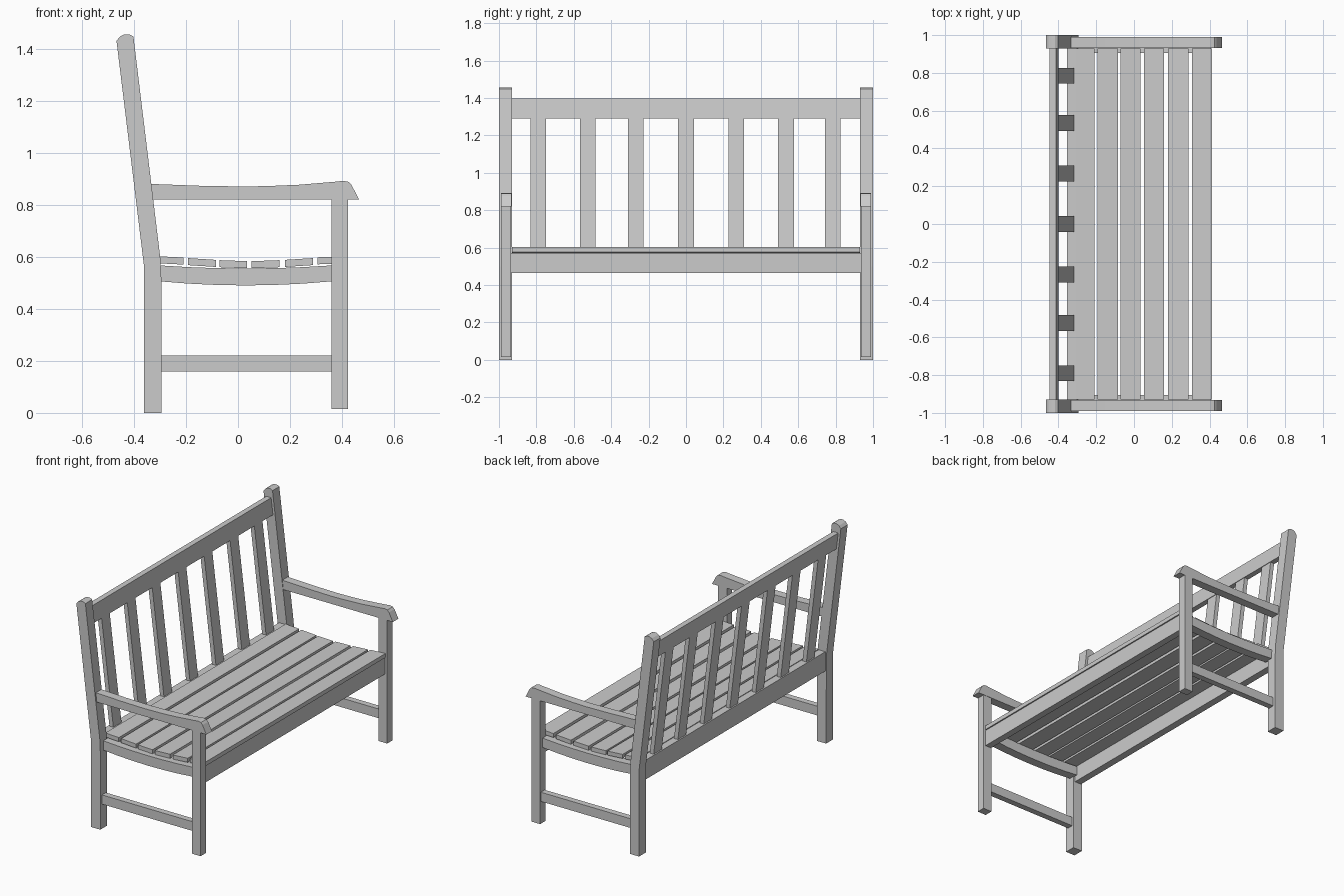
import bpy


def prism(name, profile, y0, y1):
    """Extrude an (x, z) outline along y."""
    n = len(profile)
    verts = [(x, y, z) for y in (y0, y1) for x, z in profile]
    faces = [tuple(range(n)), tuple(range(2 * n - 1, n - 1, -1))]
    faces += [(i, i + n, (i + 1) % n + n, (i + 1) % n) for i in range(n)]
    area = sum(profile[i][0] * profile[(i + 1) % n][1]
               - profile[(i + 1) % n][0] * profile[i][1] for i in range(n))
    if area < 0:
        faces = [f[::-1] for f in faces]
    mesh = bpy.data.meshes.new(name)
    mesh.from_pydata(verts, [], faces)
    ob = bpy.data.objects.new(name, mesh)
    bpy.context.collection.objects.link(ob)
    return ob


def pair(name, profile, y0, y1):
    """One part at each end of the bench."""
    prism(name + "_left", profile, -y1, -y0)
    prism(name + "_right", profile, y0, y1)


def rect(x0, x1, z0, z1):
    return [(x0, z0), (x1, z0), (x1, z1), (x0, z1)]


def back_x(z):
    """Centre line of the reclined back."""
    return -0.33 - 0.123 * (z - 0.585)


def leaning(z0, z1, t):
    return [(back_x(z0) - t / 2, z0), (back_x(z0) + t / 2, z0),
            (back_x(z1) + t / 2, z1), (back_x(z1) - t / 2, z1)]


# Posts and legs
pair("back_post", [(-0.361, 0), (-0.294, 0), (-0.294, 0.5), (-0.298, 0.59),
                   (-0.402, 1.447), (-0.418, 1.455), (-0.437, 1.455),
                   (-0.453, 1.447), (-0.467, 1.43), (-0.362, 0.57)], 0.93, 1.0)
pair("front_leg", rect(0.36, 0.423, 0.015, 0.825), 0.935, 0.99)

# Armrests with a rounded, undercut nose
pair("armrest", [(-0.335, 0.82), (0.465, 0.82), (0.437, 0.875), (0.425, 0.888),
                 (0.405, 0.892), (0.38, 0.889), (0.237, 0.877), (0.12, 0.872),
                 (0.025, 0.87), (-0.15, 0.873), (-0.335, 0.88)], 0.933, 0.99)

# Side rails: dished seat rail and straight stretcher
xs = [-0.30, -0.19, -0.08, 0.03, 0.14, 0.25, 0.365]
curve = [((x - 0.03) / 0.335) ** 2 for x in xs]
pair("seat_side_rail",
     [(x, 0.49 + 0.016 * c) for x, c in zip(xs, curve)]
     + [(x, 0.555 + 0.012 * c) for x, c in zip(xs[::-1], curve[::-1])], 0.905, 0.965)
pair("stretcher", rect(-0.30, 0.365, 0.16, 0.22), 0.942, 0.982)

# Long rails
prism("front_apron", rect(0.363, 0.408, 0.465, 0.572), -0.94, 0.94)
prism("back_seat_rail", rect(-0.355, -0.307, 0.472, 0.598), -0.935, 0.935)
prism("top_rail", leaning(1.29, 1.398, 0.036), -0.935, 0.935)

# Seat slats following the dish: x range, top height at each edge
for i, (x0, x1, za, zb) in enumerate([
        (-0.307, -0.21, 0.602, 0.597), (-0.193, -0.085, 0.595, 0.588),
        (-0.072, 0.034, 0.587, 0.583), (0.052, 0.16, 0.583, 0.587),
        (0.18, 0.288, 0.588, 0.595), (0.306, 0.413, 0.598, 0.602)]):
    prism(f"seat_slat_{i + 1}",
          [(x0, za - 0.027), (x1, zb - 0.027), (x1, zb), (x0, za)], -0.93, 0.93)

# Back slats
for i, y in enumerate([-0.79, -0.525, -0.268, 0.0, 0.268, 0.535, 0.785]):
    prism(f"back_slat_{i + 1}", leaning(0.58, 1.30, 0.028), y - 0.042, y + 0.042)
